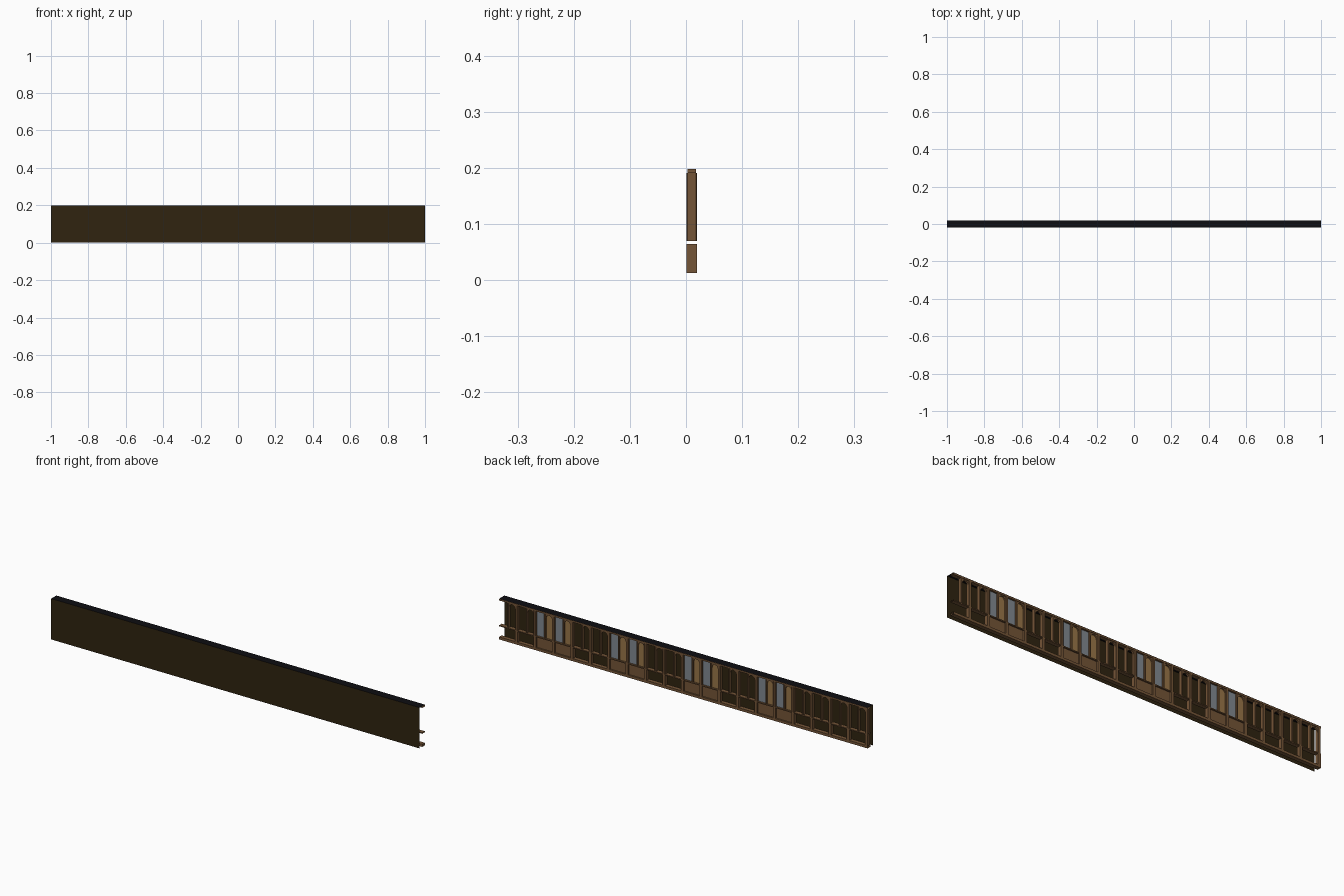
import bpy, bmesh, math

if "Cube" in bpy.data.objects:
    bpy.data.objects.remove(bpy.data.objects["Cube"])

def material(name, rgb):
    m = bpy.data.materials.new(name)
    m.diffuse_color = (*rgb, 1)
    m.use_nodes = True
    m.node_tree.nodes["Principled BSDF"].inputs["Base Color"].default_value = m.diffuse_color
    return m

DARK = material("dark_backing_brown", (0.029, 0.017, 0.005))
BLACK = material("black_top", (0.004, 0.004, 0.006))
WOOD = material("brown_wood", (0.175, 0.090, 0.038))
GREY = material("grey_glass", (0.22, 0.25, 0.28))
TAN = material("tan_panel", (0.32, 0.18, 0.065))

def finish(name, bm, mat):
    me = bpy.data.meshes.new(name)
    bm.to_mesh(me)
    bm.free()
    me.materials.append(mat)
    ob = bpy.data.objects.new(name, me)
    bpy.context.collection.objects.link(ob)
    return ob

def quad(bm, pts):
    bm.faces.new([bm.verts.new(p) for p in pts])

def upright(bm, x0, x1, z0, z1, y):
    # thin sheet facing +y
    quad(bm, [(x1, y, z0), (x0, y, z0), (x0, y, z1), (x1, y, z1)])

def prism(bm, outline, lo, hi, axis, caps=True):
    # extrude a 2D outline along x (outline is y,z), y (x,z) or z (x,y)
    def place(p, t):
        return {"x": (t, *p), "y": (p[0], t, p[1]), "z": (*p, t)}[axis]
    a = [bm.verts.new(place(p, lo)) for p in outline]
    b = [bm.verts.new(place(p, hi)) for p in outline]
    n = len(a)
    fs = [bm.faces.new((a[i], a[(i + 1) % n], b[(i + 1) % n], b[i])) for i in range(n)]
    if caps:
        fs += [bm.faces.new(a[::-1]), bm.faces.new(b)]
    bmesh.ops.recalc_face_normals(bm, faces=fs)

def rect(a0, a1, b0, b1):
    return [(a0, b0), (a1, b0), (a1, b1), (a0, b1)]

def chamfered(x0, x1, y0, y1, c):
    return [(x0 + c, y0), (x1 - c, y0), (x1, y0 + c), (x1, y1 - c),
            (x1 - c, y1), (x0 + c, y1), (x0, y1 - c), (x0, y0 + c)]

# flat front sheet
bm = bmesh.new()
quad(bm, [(-1, -.02, 0), (1, -.02, 0), (1, -.02, .2), (-1, -.02, .2)])
finish("front_sheet", bm, DARK)

# flat top sheet
bm = bmesh.new()
quad(bm, [(-1, -.02, .2), (1, -.02, .2), (1, .02, .2), (-1, .02, .2)])
finish("top_sheet", bm, BLACK)

# long rails, open at both ends
for name, z0, z1 in (("bottom_rail", 0, .0125), ("middle_rail", .0645, .0695),
                     ("top_rail", .191, .1992)):
    bm = bmesh.new()
    prism(bm, rect(0, .02, z0, z1), -1, 1, "x", caps=False)
    finish(name, bm, WOOD)

columns, posts, arches = bmesh.new(), bmesh.new(), bmesh.new()
glass, tan, lower = bmesh.new(), bmesh.new(), bmesh.new()
for k in range(40):
    x = -1 + .05 * k
    wide = k % 2 == 0
    w = .014 if wide else .007
    bay = k // 4
    closed = bay in (2, 4, 6, 8)
    # columns, with a short post below every wide one
    prism(columns, chamfered(x, x + w, .001, .02, .002), .0695, .191, "z")
    # slot between this column and the next
    a, b = x + w, x + .05
    if wide:
        prism(posts, rect(x, x + w, .001, .02), .0125, .0645, "z")
        # arched head: two spandrels
        c, r = (a + b) / 2, (b - a) / 2
        curve = [(r * math.cos(t), .165 + .022 * math.sin(t))
                 for t in (math.pi / 2 * i / 5 for i in range(6))]
        for s in (-1, 1):
            out = [(c + s * u, z) for u, z in curve]
            prism(arches, out + [(c, .191), (c + s * r, .191)], .009, .017, "y")
    if closed:
        upright(tan if wide else glass, a, b, .0695, .191, .011)
    if closed and wide:
        upright(lower, x + w, x + .1, .0125, .0645, .013)

# narrow lintel inside the top rail, seen from the ends
bm = bmesh.new()
prism(bm, rect(.0025, .018, .1905, .198), -.99, .97, "x")
finish("lintel", bm, WOOD)

finish("columns", columns, WOOD)
finish("lower_posts", posts, WOOD)
finish("arch_heads", arches, WOOD)
finish("glass_panels", glass, GREY)
finish("tan_panels", tan, TAN)
finish("lower_panels", lower, WOOD)
